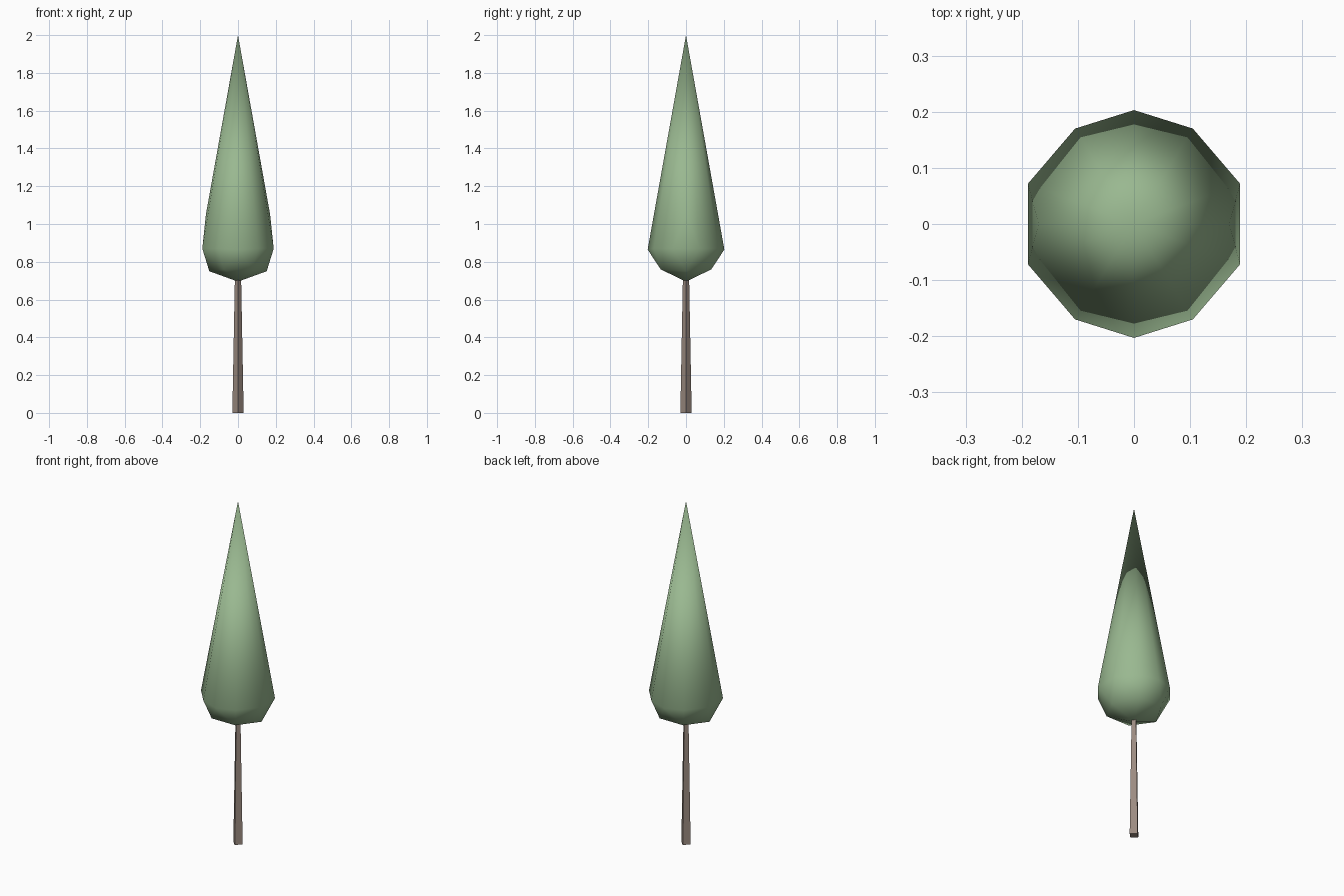
import bpy, bmesh, math

if "Cube" in bpy.data.objects:
    bpy.data.objects.remove(bpy.data.objects["Cube"])


def finish(bm, name, colour, smooth_angle=None):
    bmesh.ops.recalc_face_normals(bm, faces=bm.faces)
    mesh = bpy.data.meshes.new(name)
    bm.to_mesh(mesh)
    bm.free()
    obj = bpy.data.objects.new(name, mesh)
    bpy.context.collection.objects.link(obj)
    mat = bpy.data.materials.new(name + "_colour")
    mat.diffuse_color = (*colour, 1)
    mat.use_nodes = True
    mat.node_tree.nodes["Principled BSDF"].inputs["Base Color"].default_value = mat.diffuse_color
    mesh.materials.append(mat)
    if smooth_angle:
        bpy.ops.object.select_all(action='DESELECT')
        obj.select_set(True)
        bpy.context.view_layer.objects.active = obj
        bpy.ops.object.shade_smooth_by_angle(angle=math.radians(smooth_angle))
    return obj


# Trunk: four-sided taper with its corners on the axes
bm = bmesh.new()
rings = []
for radius, z in ((0.03, 0.0), (0.016, 0.74)):
    rings.append([bm.verts.new((radius * math.cos(i * math.pi / 2),
                                radius * math.sin(i * math.pi / 2), z)) for i in range(4)])
for i in range(4):
    j = (i + 1) % 4
    bm.faces.new((rings[0][i], rings[0][j], rings[1][j], rings[1][i]))
bm.faces.new(rings[0][::-1])
bm.faces.new(rings[1])
finish(bm, "trunk", (0.33, 0.26, 0.22))

# Crown: convex teardrop spanned over a ten-sided waist and a six-sided lower ring
points = [(0, 0, 2.0), (0, 0, 0.695)]
for s in (1, -1):
    points += [(0, 0.203 * s, 0.865), (0.17 * s, 0, 1.05)]
    for t in (1, -1):
        points += [(0.105 * s, 0.17 * t, 0.87), (0.189 * s, 0.072 * t, 0.87)]
for i in range(6):
    a = i * math.pi / 3
    points.append((0.152 * math.cos(a), 0.155 * math.sin(a), 0.75 if i % 3 == 0 else 0.76))
bm = bmesh.new()
for p in points:
    bm.verts.new(p)
bmesh.ops.convex_hull(bm, input=bm.verts)
finish(bm, "crown", (0.32, 0.48, 0.28), 60)
